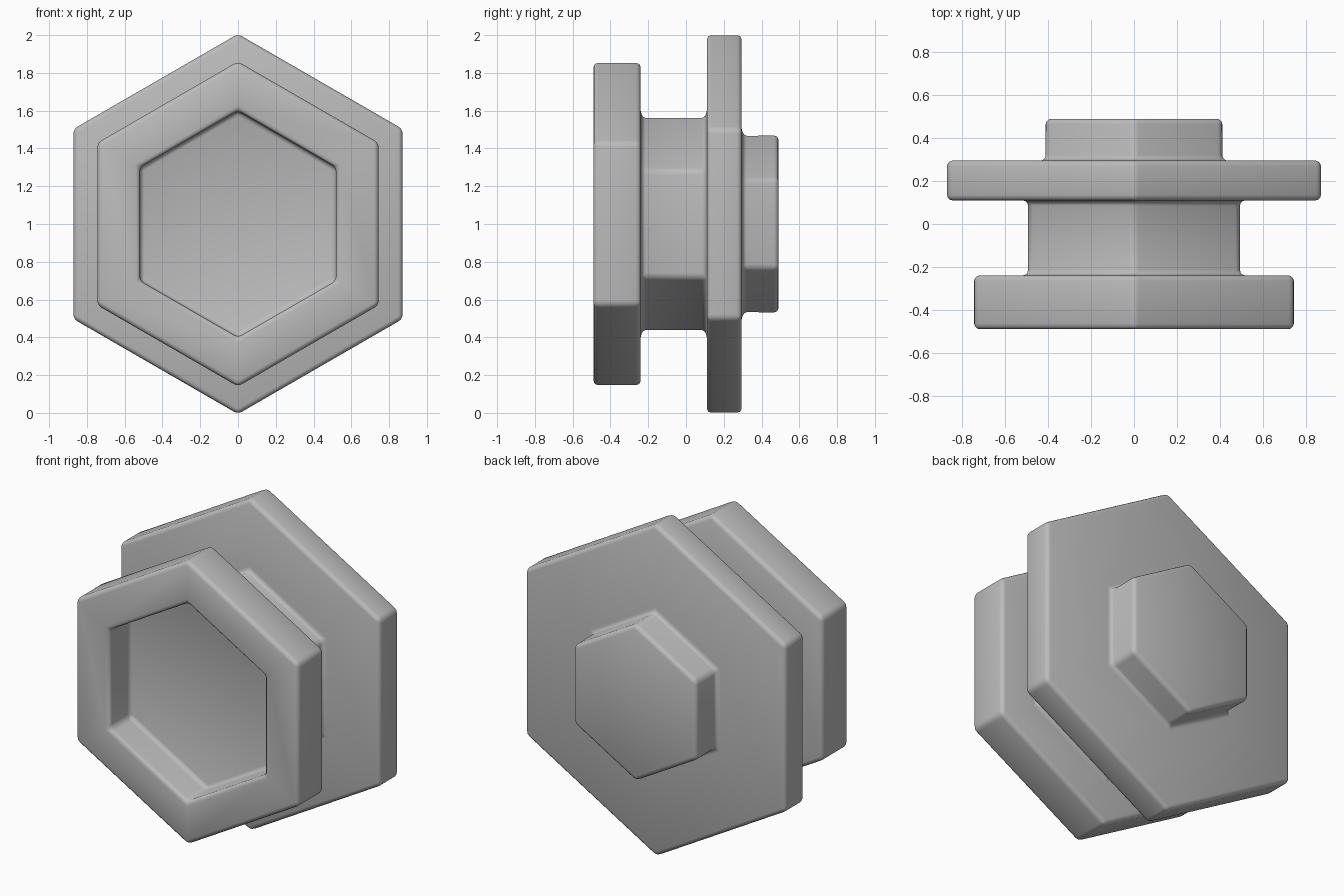
import bpy, bmesh, math

cube = bpy.data.objects.get("Cube")
if cube:
    bpy.data.objects.remove(cube, do_unlink=True)

# Single plain grey
grey = bpy.data.materials.new("plain_grey")
grey.use_nodes = True
colour = (0.5, 0.5, 0.5, 1)
grey.diffuse_color = colour
grey.node_tree.nodes["Principled BSDF"].inputs["Base Color"].default_value = colour

# Stepped profile from recess floor to rear boss: (corner radius, y)
profile = [
    (0.60, -0.29), (0.60, -0.49),    # front recess
    (0.86, -0.49), (0.86, -0.24),    # front flange
    (0.57, -0.24), (0.57, 0.11),     # neck
    (1.006, 0.11), (1.006, 0.295),   # rear flange
    (0.475, 0.295), (0.475, 0.49),   # rear boss
]

# Stack hexagonal rings with corners at top and bottom
bm = bmesh.new()
rings = []
for radius, y in profile:
    angles = [math.radians(60 * i) for i in range(6)]
    rings.append([bm.verts.new((radius * math.sin(a), y, radius * math.cos(a)))
                  for a in angles])
for a, b in zip(rings, rings[1:]):
    for i in range(6):
        j = (i + 1) % 6
        bm.faces.new((a[i], a[j], b[j], b[i]))
bm.faces.new(rings[0])
bm.faces.new(rings[-1])
bmesh.ops.recalc_face_normals(bm, faces=bm.faces)

mesh = bpy.data.meshes.new("hex_spool")
bm.to_mesh(mesh)
bm.free()
mesh.materials.append(grey)
spool = bpy.data.objects.new("hex_spool", mesh)
bpy.context.collection.objects.link(spool)
spool.location.z = 1

# Rounded rims, corners and fillets; coplanar ring edges stay crisp
bevel = spool.modifiers.new("rounded_edges", 'BEVEL')
bevel.width = 0.025
bevel.segments = 3
bevel.limit_method = 'ANGLE'
bevel.angle_limit = math.radians(30)

bpy.context.view_layer.objects.active = spool
spool.select_set(True)
bpy.ops.object.shade_smooth()
